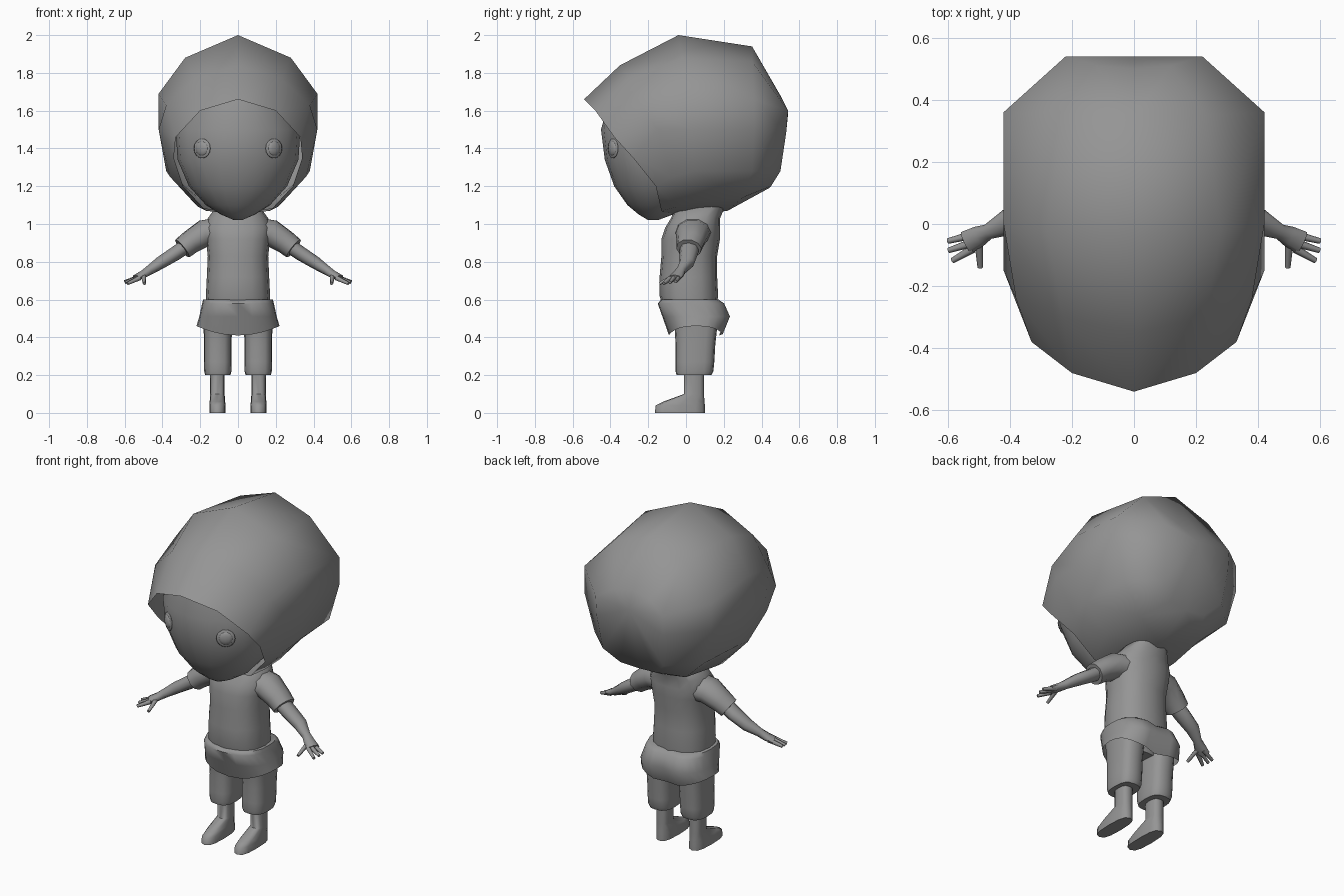
import bpy
import bmesh
from math import sin, cos, pi, exp, radians, copysign
from mathutils import Vector

cube = bpy.data.objects.get("Cube")
if cube:
    bpy.data.objects.remove(cube)

grey = bpy.data.materials.new("plain grey")
grey.use_nodes = True
tone = (.3, .3, .3, 1)
grey.diffuse_color = tone
grey.node_tree.nodes["Principled BSDF"].inputs["Base Color"].default_value = tone


def finish(name, bm, mirror=False, angle=60):
    """Turn a bmesh into a shaded, optionally mirrored object."""
    bmesh.ops.recalc_face_normals(bm, faces=bm.faces)
    mesh = bpy.data.meshes.new(name)
    bm.to_mesh(mesh)
    bm.free()
    mesh.materials.append(grey)
    obj = bpy.data.objects.new(name, mesh)
    bpy.context.collection.objects.link(obj)
    bpy.ops.object.select_all(action="DESELECT")
    obj.select_set(True)
    bpy.context.view_layer.objects.active = obj
    bpy.ops.object.shade_smooth_by_angle(angle=radians(angle))
    if mirror:
        mod = obj.modifiers.new("mirror", "MIRROR")
        mod.use_clip = True
    return obj


def loft(name, rings, closed=True, caps=(True, True), tip=None, **options):
    """Skin a row of equal rings, with flat caps or a pointed end."""
    bm = bmesh.new()
    rows = [[bm.verts.new(p) for p in ring] for ring in rings]
    count = len(rows[0])
    for low, high in zip(rows, rows[1:]):
        for i in range(count if closed else count - 1):
            j = (i + 1) % count
            bm.faces.new((low[i], low[j], high[j], high[i]))
    if closed:
        for wanted, row in zip(caps, (rows[0], rows[-1])):
            if wanted:
                bm.faces.new(row)
    if tip:
        end = bm.verts.new(tip)
        for a, b in zip(rows[-1], rows[-1][1:]):
            bm.faces.new((a, b, end))
    return finish(name, bm, **options)


def oval(z, width, front, back, x=0, power=.85, count=16):
    """Level rounded ring between two y limits."""
    points = []
    for i in range(count):
        a = 2 * pi * i / count
        s, c = (copysign(abs(v) ** power, v) for v in (sin(a), cos(a)))
        points.append(Vector((x + width * s, (front + back) / 2 - (back - front) / 2 * c, z)))
    return points


def tube(name, path, count=10):
    """Mirrored limb along (x, y, z, thickness across, thickness up) stations."""
    spine = [Vector(p[:3]) for p in path]
    rings = []
    for i, station in enumerate(path):
        along = (spine[min(i + 1, len(spine) - 1)] - spine[max(i - 1, 0)]).normalized()
        side = along.cross(Vector((0, 0, 1))).normalized()
        up = side.cross(along)
        turns = [2 * pi * k / count for k in range(count)]
        rings.append([spine[i] + side * station[3] * cos(t) + up * station[4] * sin(t) for t in turns])
    return loft(name, rings, mirror=True)


# Hair: half rings from the crown to the nape, running front to back
rim = [(0, -.54, 1.66), (.2, -.48, 1.6), (.33, -.38, 1.46), (.34, -.28, 1.35),
       (.29, -.16, 1.2), (.17, -.13, 1.07), (0, -.1, 1.05)]
brow = [(0, -.35, 1.84), (.23, -.3, 1.77), (.38, -.24, 1.63), (.42, -.15, 1.5),
        (.36, -.07, 1.25), (.21, -.05, 1.09), (0, -.04, 1.05)]
crown = [(0, -.04, 2), (.28, -.02, 1.88), (.42, 0, 1.69), (.42, .03, 1.5),
         (.38, .04, 1.28), (.24, .05, 1.12), (0, .06, 1.05)]
rear = [(0, .35, 1.94), (.23, .35, 1.86), (.42, .36, 1.66), (.42, .36, 1.5),
        (.36, .35, 1.28), (.21, .3, 1.14), (0, .22, 1.07)]
nape = [(0, .5, 1.68), (.12, .51, 1.66), (.22, .54, 1.6), (.22, .53, 1.48),
        (.2, .5, 1.28), (.12, .45, 1.2), (0, .44, 1.19)]
loft("hair", [rim, brow, crown, rear, nape], closed=False, tip=(0, .54, 1.58), mirror=True)

# Face, tapering to the chin
face = [(1.02, .02, -.2, -.15), (1.05, .09, -.25, -.07), (1.1, .17, -.31, 0),
        (1.2, .26, -.38, .07), (1.34, .32, -.43, .12), (1.5, .33, -.45, .14), (1.68, .27, -.4, .1)]
loft("face", [oval(*row, power=1, count=20) for row in face])

# Eyes: flattened balls sitting in a thin socket rim
for name, radius, depth in (("eyes", .04, .016), ("eye_sockets", .052, .008)):
    bm = bmesh.new()
    bmesh.ops.create_uvsphere(bm, u_segments=12, v_segments=8, radius=1)
    eye = finish(name, bm)
    for v in eye.data.vertices:
        x, y, z = v.co
        p = Vector((x * radius, y * depth, z * radius))
        turn = radians(32)
        v.co = (.19 + p.x * cos(turn) - p.y * sin(turn),
                -.387 + p.x * sin(turn) + p.y * cos(turn), 1.4 + p.z)
    eye.modifiers.new("mirror", "MIRROR")

# Shirt body up to the neck
shirt = [(.55, .165, -.12, .16), (.62, .17, -.14, .17), (.72, .165, -.14, .165), (.83, .16, -.13, .165),
         (.92, .17, -.13, .18), (.98, .18, -.11, .18), (1.03, .16, -.08, .18), (1.1, .11, -.05, .21)]
loft("shirt", [oval(*row) for row in shirt])

# Flared shirt hem with a dented back and higher sides
hem = []
for z, width, front, back, dip in ((.6, .185, -.13, .18, 0), (.58, .19, -.15, .21, 0),
                                   (.51, .205, -.125, .24, 0), (.46, .22, -.09, .2, .05)):
    ring = oval(z, width, front, back, power=.75, count=24)
    for p in ring:
        if p.y > .1:
            p.y -= .025 * exp(-(p.x / .05) ** 2)
        p.z -= dip * (1 - (p.x / width) ** 2)
    hem.append(ring)
loft("shirt_hem", hem, caps=(True, False))

# Trousers
legs = [(.56, .08, -.08, .17), (.45, .075, -.06, .165), (.36, .073, -.055, .155),
        (.27, .073, -.055, .15), (.22, .072, -.055, .145), (.2, .067, -.05, .135)]
loft("trouser_legs", [oval(*row, x=.107, power=.7) for row in legs], mirror=True)
loft("trouser_seat", [oval(.44, .1, -.03, .12), oval(.58, .16, -.11, .16)])

# Ankles and feet
ankle = [(.24, .038, -.01, .095), (.1, .038, -.01, .095), (.06, .041, -.12, .098),
         (.04, .043, -.16, .1), (0, .043, -.165, .1)]
loft("feet", [oval(*row, x=.109, power=.7, count=12) for row in ankle], mirror=True)

# Sleeves and arms
tube("sleeves", [(.08, .04, .96, .1, .08), (.18, .035, .95, .09, .075),
                 (.25, .025, .905, .075, .064), (.295, .015, .87, .068, .06)])
tube("arms", [(.25, .02, .9, .05, .04), (.33, .015, .845, .05, .038), (.41, .005, .795, .042, .034),
              (.47, -.025, .755, .025, .026), (.5, -.04, .735, .034, .022), (.54, -.06, .715, .038, .017)], 8)

# Fingers and thumbs
for name, base, tip in (("outer_fingers", (.52, -.035, .72), (.6, -.055, .695)),
                        ("middle_fingers", (.52, -.06, .72), (.597, -.085, .69)),
                        ("inner_fingers", (.52, -.08, .715), (.585, -.118, .685)),
                        ("thumbs", (.5, -.06, .725), (.495, -.14, .685))):
    tube(name, [(*base, .014, .014), (*tip, .009, .009)], 6)
